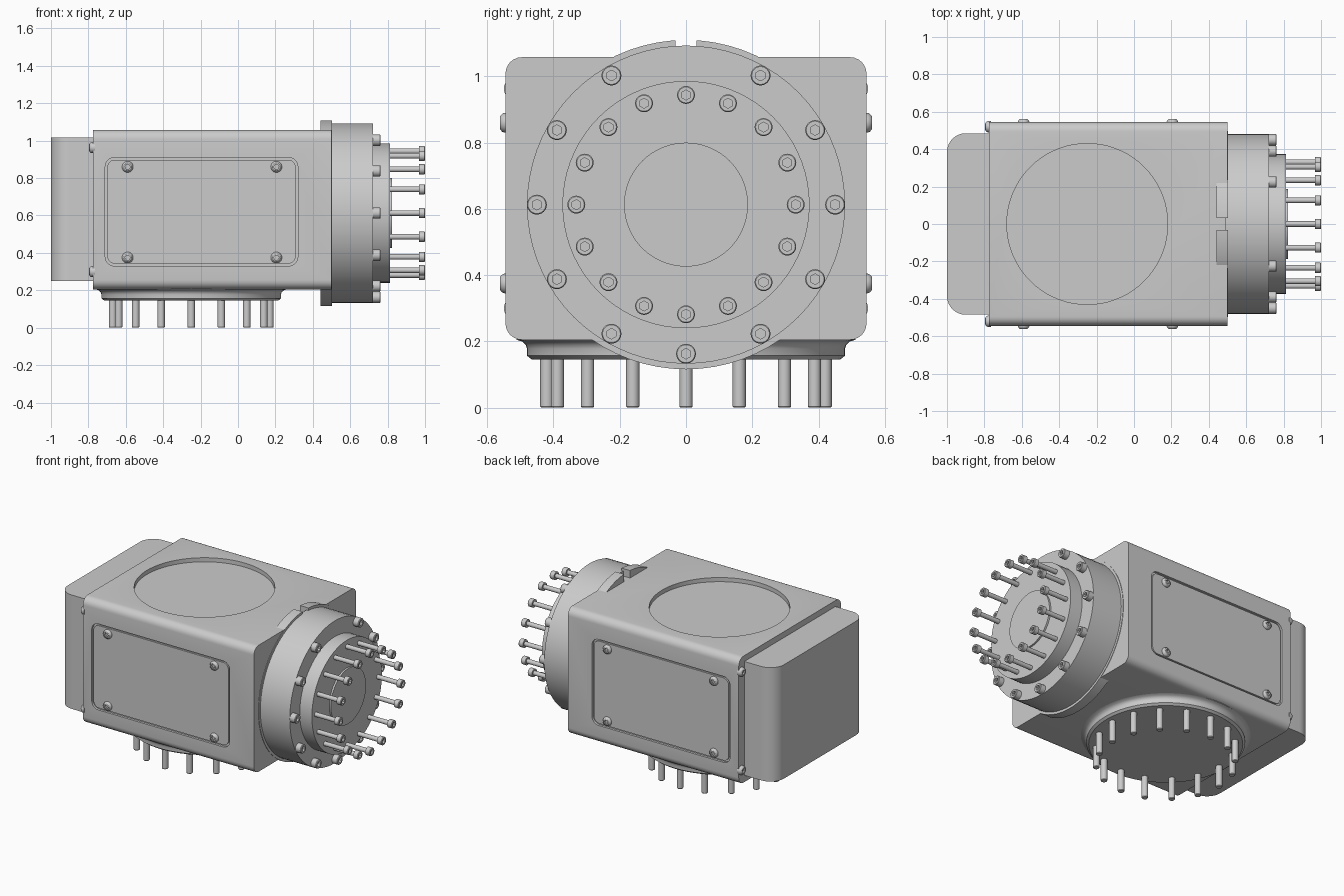
import bpy, bmesh
from math import sin, cos, tau, radians, pi
from mathutils import Matrix, Vector

if "Cube" in bpy.data.objects:
    bpy.data.objects.remove(bpy.data.objects["Cube"])

ALONG_X = Matrix.Rotation(pi / 2, 4, 'Y')
ALONG_MINUS_X = Matrix.Rotation(-pi / 2, 4, 'Y')
CZ = 0.613          # height of the output axis
CX = -0.25          # x of the vertical joint axis


def finish(name, bm, matrix=Matrix()):
    bmesh.ops.recalc_face_normals(bm, faces=bm.faces)
    me = bpy.data.meshes.new(name)
    bm.to_mesh(me)
    bm.free()
    ob = bpy.data.objects.new(name, me)
    bpy.context.collection.objects.link(ob)
    ob.matrix_world = matrix
    return ob


def smooth(ob, angle=30):
    bpy.ops.object.select_all(action='DESELECT')
    ob.select_set(True)
    bpy.context.view_layer.objects.active = ob
    bpy.ops.object.shade_smooth_by_angle(angle=radians(angle))
    return ob


def box(name, lo, hi, axis=None, r=0.0, segs=6, keep=lambda c: True):
    """Box with the edges parallel to one axis rounded."""
    lo, hi = Vector(lo), Vector(hi)
    bm = bmesh.new()
    bmesh.ops.create_cube(bm, size=1)
    for v in bm.verts:
        v.co = Vector([(lo[i] + hi[i]) / 2 + v.co[i] * (hi[i] - lo[i]) for i in range(3)])
    if axis is not None:
        edges = [e for e in bm.edges
                 if abs(e.verts[0].co[axis] - e.verts[1].co[axis]) > 1e-4
                 and keep((e.verts[0].co + e.verts[1].co) / 2)]
        bmesh.ops.bevel(bm, geom=edges, offset=r, segments=segs, profile=0.5, affect='EDGES')
    return finish(name, bm)


def lathe(name, profile, matrix, n=72):
    """Stack of capped rings (radius, height[, True for a hexagon ring])."""
    bm = bmesh.new()
    rings = []
    for p in profile:
        ring = []
        for i in range(n):
            a = tau * i / n
            r = p[0]
            if len(p) > 2:
                r *= cos(pi / 6) / cos(a % (pi / 3) - pi / 6)
            ring.append(bm.verts.new((r * cos(a), r * sin(a), p[1])))
        rings.append(ring)
    for a, b in zip(rings, rings[1:]):
        for i in range(n):
            j = (i + 1) % n
            bm.faces.new((a[i], a[j], b[j], b[i]))
    bm.faces.new(rings[0])
    bm.faces.new(rings[-1])
    return finish(name, bm, matrix)


def cut(ob, cutter):
    m = ob.modifiers.new('cut', 'BOOLEAN')
    m.operation, m.object, m.solver = 'DIFFERENCE', cutter, 'EXACT'
    bpy.context.view_layer.update()
    bpy.context.view_layer.objects.active = ob
    bpy.ops.object.modifier_apply(modifier=m.name)
    bpy.data.objects.remove(cutter)


def repeat(name, profile, matrices, n=24):
    """One lathed mesh placed at many positions."""
    first = smooth(lathe(name, profile, matrices[0], n))
    for m in matrices[1:]:
        ob = first.copy()
        bpy.context.collection.objects.link(ob)
        ob.matrix_world = m


def at(x, y, z, rot=Matrix()):
    return Matrix.Translation((x, y, z)) @ rot


# Main housing with top disc recess and side cover pockets
body = box('main_housing', (-0.775, -0.545, 0.205), (0.5, 0.545, 1.058), 0, 0.05)
cut(body, lathe('top_cutter', [(0.43, 1.03), (0.43, 1.2)], at(CX, 0, 0)))
for s in (-1, 1):
    y0, y1 = sorted((s * 0.53, s * 0.6))
    cut(body, box('pocket_cutter', (-0.71, y0, 0.33), (0.32, y1, 0.91), 1, 0.05))
smooth(body)

# Side cover plates sitting in the pockets
for s, side in ((-1, 'front'), (1, 'back')):
    y0, y1 = sorted((s * 0.52, s * 0.542))
    smooth(box(side + '_cover_plate', (-0.698, y0, 0.342), (0.308, y1, 0.898), 1, 0.04))

# Rear cover with rounded outer vertical edges
smooth(box('rear_cover', (-1, -0.485, 0.25), (-0.76, 0.485, 1.018), 2, 0.1, 8,
           keep=lambda c: c.x < -0.9))

# Bottom mounting flange with flared top
smooth(lathe('bottom_flange', [(0.465, 0.145), (0.48, 0.157), (0.48, 0.178), (0.484, 0.19),
                               (0.495, 0.2), (0.512, 0.205), (0.512, 0.215)], at(CX, 0, 0)))

# Stop collar behind the output flange, notched at the top
collar = lathe('stop_collar', [(0.497, 0.44), (0.497, 0.503)], at(0, 0, CZ, ALONG_X))
cut(collar, box('notch_cutter', (0.4, -0.032, 1.0), (0.6, 0.032, 1.2)))
smooth(collar)

# Output flange, stepped disc and raised hub
smooth(lathe('output_flange', [(0.48, 0.49), (0.48, 0.722), (0.373, 0.722), (0.373, 0.812),
                               (0.187, 0.812), (0.187, 0.824)], at(0, 0, CZ, ALONG_X)))

# Flange bolts (none at the top position)
repeat('flange_bolt',
       [(0.03, -0.01), (0.03, 0.036), (0.027, 0.04), (0.016, 0.04, True), (0.016, 0.018, True)],
       [at(0.722, 0.45 * sin(tau * k / 12), CZ + 0.45 * cos(tau * k / 12), ALONG_X)
        for k in range(1, 12)])

# Long output bolts standing out of the disc
repeat('output_bolt',
       [(0.015, -0.02), (0.015, 0.155), (0.027, 0.155), (0.027, 0.185), (0.024, 0.188),
        (0.015, 0.188, True), (0.015, 0.17, True)],
       [at(0.812, 0.331 * sin(tau * k / 16), CZ + 0.331 * cos(tau * k / 16), ALONG_X)
        for k in range(16)])

# Pins under the bottom flange
repeat('bottom_pin', [(0.017, 0), (0.02, 0.004), (0.02, 0.16)],
       [at(CX + 0.42 * cos(tau * k / 16), 0.42 * sin(tau * k / 16), 0) for k in range(16)])

# Domed screws on the side covers and on the rear corners of the housing
dome = [(0.03, -0.01), (0.03, 0.006), (0.027, 0.014), (0.02, 0.02),
        (0.014, 0.021, True), (0.014, 0.008, True)]
repeat('cover_screw', dome,
       [at(x, s * 0.541, z, Matrix.Rotation(-s * pi / 2, 4, 'X'))
        for s in (-1, 1) for x in (-0.59, 0.205) for z in (0.375, 0.86)])
repeat('rear_corner_screw', dome,
       [at(-0.775, s * 0.52, z, ALONG_MINUS_X) for s in (-1, 1) for z in (0.3, 0.963)])
